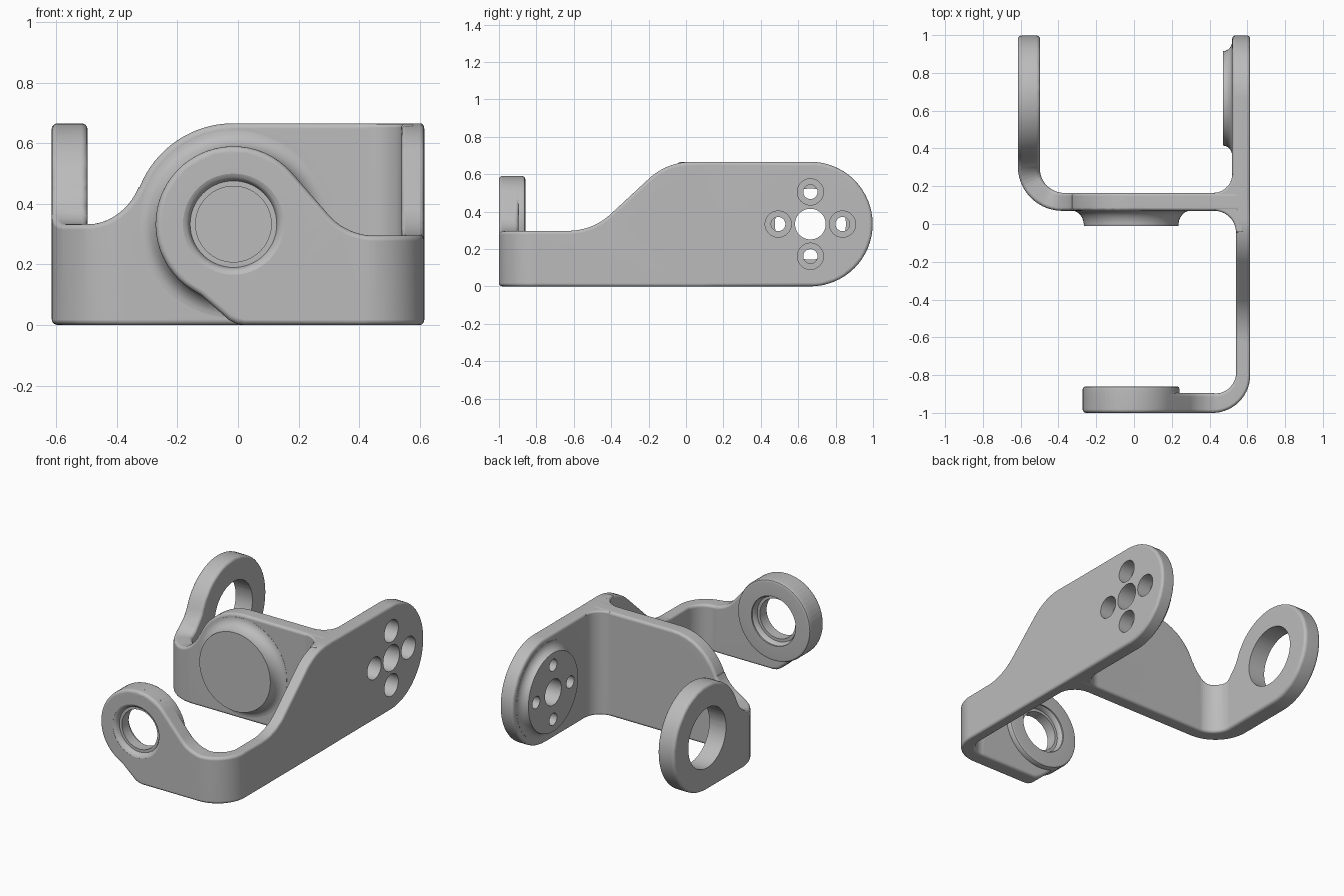
import bpy, bmesh
from math import sin, cos, pi, radians
from mathutils import Matrix, Vector

if "Cube" in bpy.data.objects:
    bpy.data.objects.remove(bpy.data.objects["Cube"])

grey = bpy.data.materials.new("satin grey")
grey.use_nodes = True
grey.diffuse_color = (0.5, 0.5, 0.5, 1)
grey.node_tree.nodes["Principled BSDF"].inputs["Base Color"].default_value = (0.5, 0.5, 0.5, 1)

MID = 0.333       # height of every hole axis, also the big end radius
PIVOT_X = -0.015  # x of the front pivot axis
BACK_Y = 0.665    # y of the rear pivot axis


def finish(bm, name):
    bmesh.ops.recalc_face_normals(bm, faces=bm.faces)
    mesh = bpy.data.meshes.new(name)
    bm.to_mesh(mesh)
    bm.free()
    mesh.materials.append(grey)
    ob = bpy.data.objects.new(name, mesh)
    bpy.context.collection.objects.link(ob)
    return ob


def arc(cx, cz, r, a0, a1, n=16):
    angles = [radians(a0 + (a1 - a0) * i / n) for i in range(n + 1)]
    return [(cx + r * cos(a), cz + r * sin(a)) for a in angles]


def rounded_prism(points, axis, depth, offset):
    """Flat outline pushed along an axis, with both rims rounded."""
    bm = bmesh.new()
    place = (lambda u, v: (u, 0, v)) if axis == "y" else (lambda u, v: (u, v, 0))
    face = bm.faces.new([bm.verts.new(place(u, v)) for u, v in points])
    rim = set(face.edges)
    out = bmesh.ops.extrude_face_region(bm, geom=[face], use_keep_orig=True)["geom"]
    top = [g for g in out if isinstance(g, bmesh.types.BMFace)][0]
    bmesh.ops.translate(bm, verts=list(top.verts),
                        vec=(0, depth, 0) if axis == "y" else (0, 0, depth))
    bmesh.ops.recalc_face_normals(bm, faces=bm.faces)
    bmesh.ops.bevel(bm, geom=list(rim | set(top.edges)), offset=offset, segments=4,
                    profile=0.5, affect="EDGES", clamp_overlap=False)
    return bm


def bent_sheet(name, outline, cx, cy, r, thickness, extra_cuts=(), mirror=1):
    """Flat strip outline (length, height) folded round one vertical corner."""
    bm = rounded_prism(outline, "y", 0.1, 0.018)
    bend = r * pi / 2
    for s in [cx + bend * i / 14 for i in range(15)] + list(extra_cuts):
        bmesh.ops.bisect_plane(bm, geom=bm.verts[:] + bm.edges[:] + bm.faces[:],
                               plane_co=(s, 0, 0), plane_no=(1, 0, 0))
    for v in bm.verts:
        s, d = v.co.x, v.co.y / 0.1 * thickness(v.co.x)
        if s < cx:
            x, y = s, cy - r + d
        elif s < cx + bend:
            a = (s - cx) / r
            x, y = cx + (r - d) * sin(a), cy - (r - d) * cos(a)
        else:
            x, y = cx + r - d, cy + s - cx - bend
        v.co = (x * mirror, y, v.co.z)
    bmesh.ops.triangulate(bm, faces=bm.faces[:])
    return finish(bm, name)


def lathe(name, profile, origin, axis):
    """Round part from (radius, distance along axis) points."""
    bm = bmesh.new()
    vs = [bm.verts.new((r, 0, w)) for r, w in profile]
    es = [bm.edges.new(p) for p in zip(vs, vs[1:])]
    bmesh.ops.spin(bm, geom=vs + es, cent=(0, 0, 0), axis=(0, 0, 1),
                   angle=2 * pi, steps=56)
    bmesh.ops.remove_doubles(bm, verts=bm.verts, dist=0.0001)
    turn = Vector(axis).to_track_quat("Z", "Y").to_matrix().to_4x4()
    bm.transform(Matrix.Translation(origin) @ turn)
    return finish(bm, name)


def ramp(s, a, b, low, high):
    t = min(max((s - a) / (b - a), 0), 1)
    return low + (high - low) * t


def combine(target, tool, operation):
    mod = target.modifiers.new(tool.name, "BOOLEAN")
    mod.operation, mod.solver, mod.object = operation, "EXACT", tool
    bpy.context.view_layer.objects.active = target
    bpy.ops.object.modifier_apply(modifier=mod.name)
    bpy.data.objects.remove(tool)


# Side plate with the front arm: ring, dip, rise and round rear end
fold = 0.415 + 0.2 * pi / 2 + 0.8     # strip length at y = 0
side_outline = ([(0.02, 0)]
                + arc(fold + BACK_Y, MID, MID, -90, 90, 32)
                + arc(fold + 0.03, MID, MID, 90, 132.7)
                + arc(fold - 0.63, 0.63, MID, 312.7, 270)
                + arc(0.45, 0.495, 0.2, 270, 220.9, 10)
                + arc(PIVOT_X, MID, 0.257, 40.9, 245, 32)
                + [(-0.03, 0.017), (-0.005, 0.004)])
bracket = bent_sheet(
    "folded_bracket", side_outline, 0.415, -0.8, 0.2,
    lambda s: ramp(s, 0.415, 0.729, 0.105, 0.075) + ramp(s, fold + 0.07, fold + 0.165, 0, 0.02),
    (fold + 0.07, fold + 0.165))

# Cross plate with the rear ring arm, folded the other way
ring_s = 0.38 + 0.235 * pi / 2 + BACK_Y - 0.305
cross_outline = ([(-0.57, 0)]
                 + arc(ring_s, MID, MID, -90, 158.7, 44)
                 + arc(ring_s - 0.487, 0.523, 0.19, 338.7, 270, 10)
                 + arc(0.506, 0.523, 0.19, 270, 201.4, 10)
                 + arc(-PIVOT_X, MID, MID, 21.4, 90)
                 + [(-0.57, 2 * MID)])
parts = [bent_sheet("cross_plate", cross_outline, 0.38, 0.305, 0.235,
                    lambda s: ramp(s, 0.38, 0.749, 0.095, 0.118), mirror=-1)]

# Inside corner fillets where the plates meet
front_fillet = arc(0.425, -0.045, 0.115, 90, 0, 12) + [(0.58, -0.045), (0.58, 0.12), (0.425, 0.12)]
rear_fillet = arc(0.42, 0.265, 0.1, 270, 360, 12) + [(0.58, 0.265), (0.58, 0.11), (0.42, 0.11)]
for name, points in (("front_fillet", front_fillet), ("rear_fillet", rear_fillet)):
    bm = rounded_prism(points, "z", 0.662, 0.012)
    bmesh.ops.translate(bm, verts=bm.verts, vec=(0, 0, 0.002))
    parts.append(finish(bm, name))

# Flared mounting bosses and the raised back of the front ring
def flared(foot, face, height):
    w = foot - face
    curve = [(foot - w * sin(a), 0.001 + (height - 0.001) * (1 - cos(a)))
             for a in [pi / 2 * i / 8 for i in range(9)]]
    return [(0, -0.04), (foot, -0.04)] + curve + [(0, height)]

parts += [
    lathe("cross_boss", flared(0.31, 0.25, 0.08), (PIVOT_X, 0.07, MID), (0, -1, 0)),
    lathe("side_boss", flared(0.3, 0.25, 0.05), (0.52, BACK_Y, MID), (-1, 0, 0)),
    lathe("ring_pad", [(0, -0.06), (0.257, -0.06), (0.257, 0.02), (0.252, 0.031),
                       (0.241, 0.036), (0, 0.036)], (PIVOT_X, -0.895, MID), (0, 1, 0))]
for part in parts:
    combine(bracket, part, "UNION")

# Centre bore and four counterbored screw holes on each boss
bore = [(0, 0.05), (0.082, 0.05), (0.082, -0.25), (0, -0.25)]
screw = [(0, 0.05), (0.07, 0.05), (0.07, -0.09), (0.038, -0.09), (0.038, -0.25), (0, -0.25)]
cutters = []
for centre, axis, across in ((Vector((PIVOT_X, 0.165, MID)), Vector((0, 1, 0)), Vector((1, 0, 0))),
                             (Vector((0.615, BACK_Y, MID)), Vector((1, 0, 0)), Vector((0, 1, 0)))):
    cutters.append(lathe("bore", bore, centre, axis))
    for step in (across, -across, Vector((0, 0, 1)), Vector((0, 0, -1))):
        cutters.append(lathe("screw_hole", screw, centre + step * 0.172, axis))

# Stepped bearing seat in the front ring and plain hole in the rear ring
seat = [(0, -0.05), (0.167, -0.05), (0.167, 0.001), (0.155, 0.006), (0.147, 0.016), (0.143, 0.032),
        (0.125, 0.032), (0.125, 0.1), (0.143, 0.1), (0.146, 0.12), (0.156, 0.132), (0.156, 0.2), (0, 0.2)]
cutters.append(lathe("bearing_seat", seat, (PIVOT_X, -1, MID), (0, 1, 0)))
cutters.append(lathe("ring_hole", [(0, -0.1), (0.19, -0.1), (0.19, 0.3), (0, 0.3)],
                     (-0.615, BACK_Y, MID), (1, 0, 0)))
for cutter in cutters:
    combine(bracket, cutter, "DIFFERENCE")

# Smooth shading with crisp edges
bpy.ops.object.select_all(action="DESELECT")
bracket.select_set(True)
bpy.context.view_layer.objects.active = bracket
bpy.ops.object.shade_smooth_by_angle(angle=radians(35))
normals = bracket.modifiers.new("weighted normals", "WEIGHTED_NORMAL")
normals.keep_sharp = True
